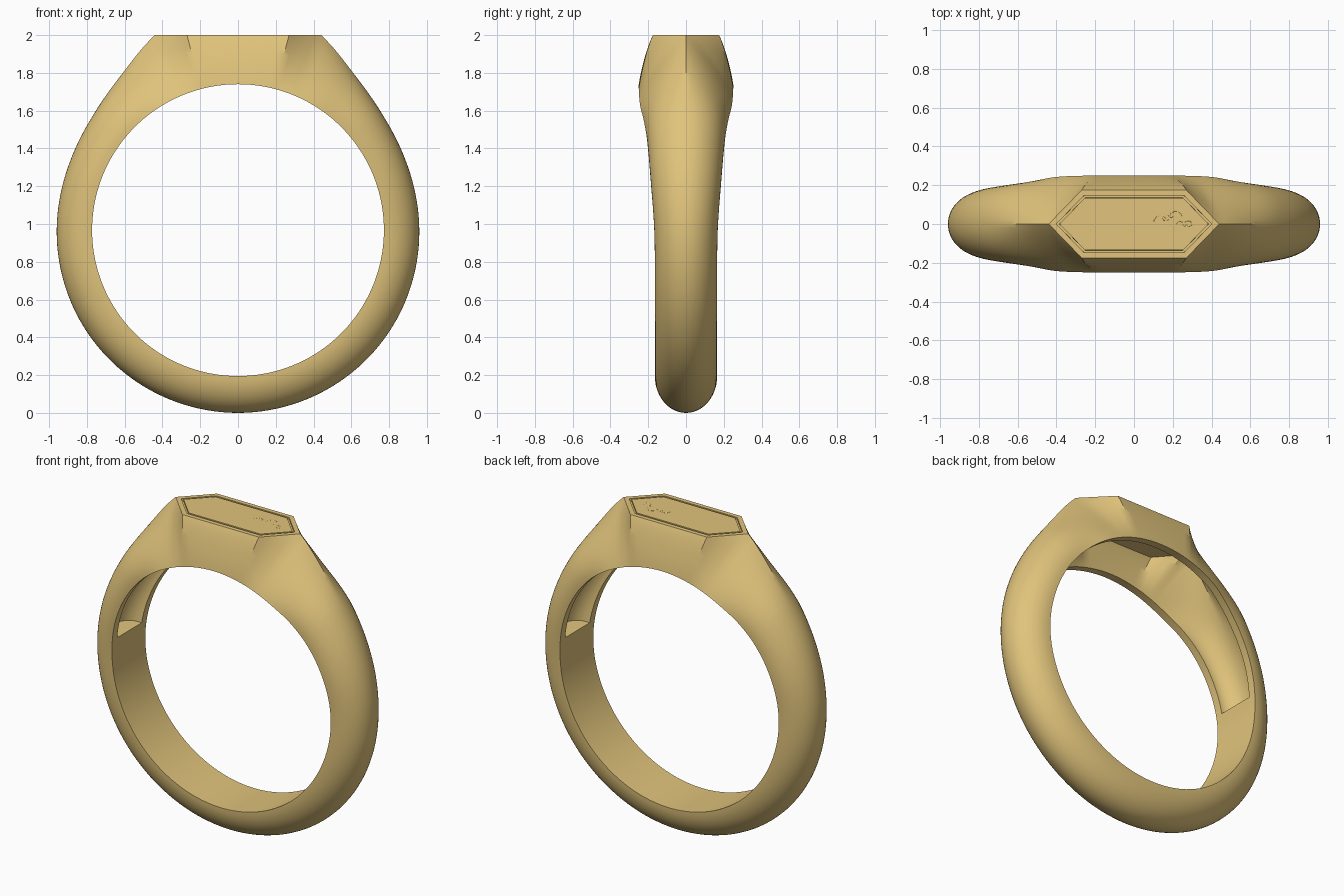
import bpy, bmesh
from math import sin, cos, tan, atan, radians, degrees, pi

if "Cube" in bpy.data.objects:
    bpy.data.objects.remove(bpy.data.objects["Cube"])

CZ, HOLE, TOP = 0.9675, 0.7725, 2.0
HEX_X, HEX_TIP, HEX_Y = 0.27, 0.44, 0.175
RISE = TOP - CZ
A_HEX, A_TIP = degrees(atan(HEX_X / RISE)), degrees(atan(HEX_TIP / RISE))
A_CAV = 83
N = 14

gold = bpy.data.materials.new("gold")
gold.diffuse_color = (0.75, 0.55, 0.2, 1)
gold.use_nodes = True
gold.node_tree.nodes["Principled BSDF"].inputs["Base Color"].default_value = gold.diffuse_color


def smooth_interp(pts, x):
    """Hermite curve through (x, y) points."""
    def slope(i):
        a, b = pts[max(i - 1, 0)], pts[min(i + 1, len(pts) - 1)]
        return (b[1] - a[1]) / (b[0] - a[0])
    for i in range(len(pts) - 1):
        (x0, y0), (x1, y1) = pts[i], pts[i + 1]
        if x <= x1 + 1e-6:
            d = x1 - x0
            u = (x - x0) / d
            return ((2*u**3 - 3*u*u + 1) * y0 + (u**3 - 2*u*u + u) * d * slope(i)
                    + (3*u*u - 2*u**3) * y1 + (u**3 - u*u) * d * slope(i + 1))


# Half width and outer radius by angle from the top (degrees)
WIDTH = [(0, .25), (15, .25), (31, .243), (42, .222), (52, .206), (70, .187),
         (90, .168), (110, .165), (180, .165)]
OUTER = [(A_TIP, 1.122), (36.2, 1.032), (49.9, .983), (63.3, .964), (76, .959),
         (90, .96), (130, .965), (180, .9675)]


def half_profile(w, t, r, b):
    """Side of the section from the hole edge to the crown, straight to round."""
    out = []
    for i in range(N + 1):
        a = i / N * pi / 2
        c, s = cos(a), sin(a)
        k = (s + 1 - c) / 2
        y = t + (w - t) * (b * c + (1 - b) * (1 - k))
        out.append((y, HOLE + (r - HOLE) * (b * s + (1 - b) * k)))
    return out


def section(phi, hollow):
    p = abs(phi)
    w = smooth_interp(WIDTH, p)
    x = RISE * tan(radians(p)) if p <= A_TIP + .001 else 9
    t = HEX_Y * min(1, max(0, (HEX_TIP - x) / (HEX_TIP - HEX_X)))
    r = RISE / cos(radians(p)) if x < 9 else smooth_interp(OUTER, p)
    u = min(1, max(0, (p - A_TIP) / 30))
    b = .3 + .7 * u * u * (3 - 2 * u)
    side = half_profile(w, t, r, b)
    inner = half_profile(w - .05, max(0, t - .03), r - .08, b)
    if not hollow:
        inner = [((w - .05) * (1 - i / (N + .5)), HOLE) for i in range(N + 1)]
    loop = side + [(-y, q) for y, q in reversed(side)]
    loop += [(-y, q) for y, q in inner] + list(reversed(inner))
    f = radians(phi)
    return [(q * sin(f), y, CZ + q * cos(f)) for y, q in loop]


def span(a, b, n):
    return [a + (b - a) * i / n for i in range(n)]


# Stations on one half, then mirrored to the full circle
half = [(a, True) for a in span(0, A_HEX, 6) + span(A_HEX, A_TIP, 5) + span(A_TIP, A_CAV, 28) + [A_CAV]]
half += [(a, False) for a in span(A_CAV, 180, 40) + [180]]
stations = half + [(-a, h) for a, h in reversed(half[1:-1])]

# Ring body with hollow underside
bm = bmesh.new()
rings = [[bm.verts.new(c) for c in section(a, h)] for a, h in stations]
for i, ra in enumerate(rings):
    rb = rings[(i + 1) % len(rings)]
    for j in range(len(ra)):
        k = (j + 1) % len(ra)
        bm.faces.new((ra[j], rb[j], rb[k], ra[k]))
bmesh.ops.remove_doubles(bm, verts=bm.verts, dist=1e-5)

# Flat hexagonal table with an engraved border line
old = [f for f in bm.faces if all(v.co.z > TOP - 1e-4 for v in f.verts)]
bmesh.ops.delete(bm, geom=old, context='FACES')
rim = [e for e in bm.edges if e.is_boundary and all(v.co.z > TOP - 1e-4 for v in e.verts)]
bmesh.ops.contextual_create(bm, geom=rim)
bm.normal_update()
bmesh.ops.recalc_face_normals(bm, faces=bm.faces)
table = max((f for f in bm.faces if all(v.co.z > TOP - 1e-4 for v in f.verts)),
            key=lambda f: f.calc_area())
for thick, drop in ((.028, 0), (.0005, -.012), (.011, 0), (.0005, .012)):
    bmesh.ops.inset_individual(bm, faces=[table], thickness=thick, use_even_offset=True)
    for v in table.verts:
        v.co.z += drop
mesh = bpy.data.meshes.new("ring_body")
bm.to_mesh(mesh)
bm.free()
ring = bpy.data.objects.new("ring_body", mesh)
bpy.context.collection.objects.link(ring)
mesh.materials.append(gold)
bpy.context.view_layer.objects.active = ring
ring.select_set(True)
bpy.ops.object.shade_smooth_by_angle(angle=radians(30))

# Small curled wave motif on the table: centre x, y, radius x, y, start, end angle
curve = bpy.data.curves.new("wave_motif", 'CURVE')
curve.dimensions = '3D'
curve.bevel_depth = .003
curve.bevel_resolution = 1
for cx, cy, rx, ry, a0, a1 in ((.135, .015, .032, .028, 190, 20), (.165, .03, .015, .014, 180, 380),
                               (.215, .04, .03, .025, 170, 0), (.19, .045, .012, .012, 180, 340),
                               (.238, 0, .016, .013, 180, 20), (.28, .003, .018, .013, 170, 0),
                               (.262, .0, .01, .01, 180, 350), (.285, -.003, .012, .01, 200, 350)):
    s = curve.splines.new('POLY')
    s.points.add(10)
    for i, pt in enumerate(s.points):
        a = radians(a0 + (a1 - a0) * i / 10)
        pt.co = (cx + rx * cos(a), cy + ry * sin(a), TOP - .002, 1)
motif = bpy.data.objects.new("wave_motif", curve)
bpy.context.collection.objects.link(motif)
curve.materials.append(gold)
